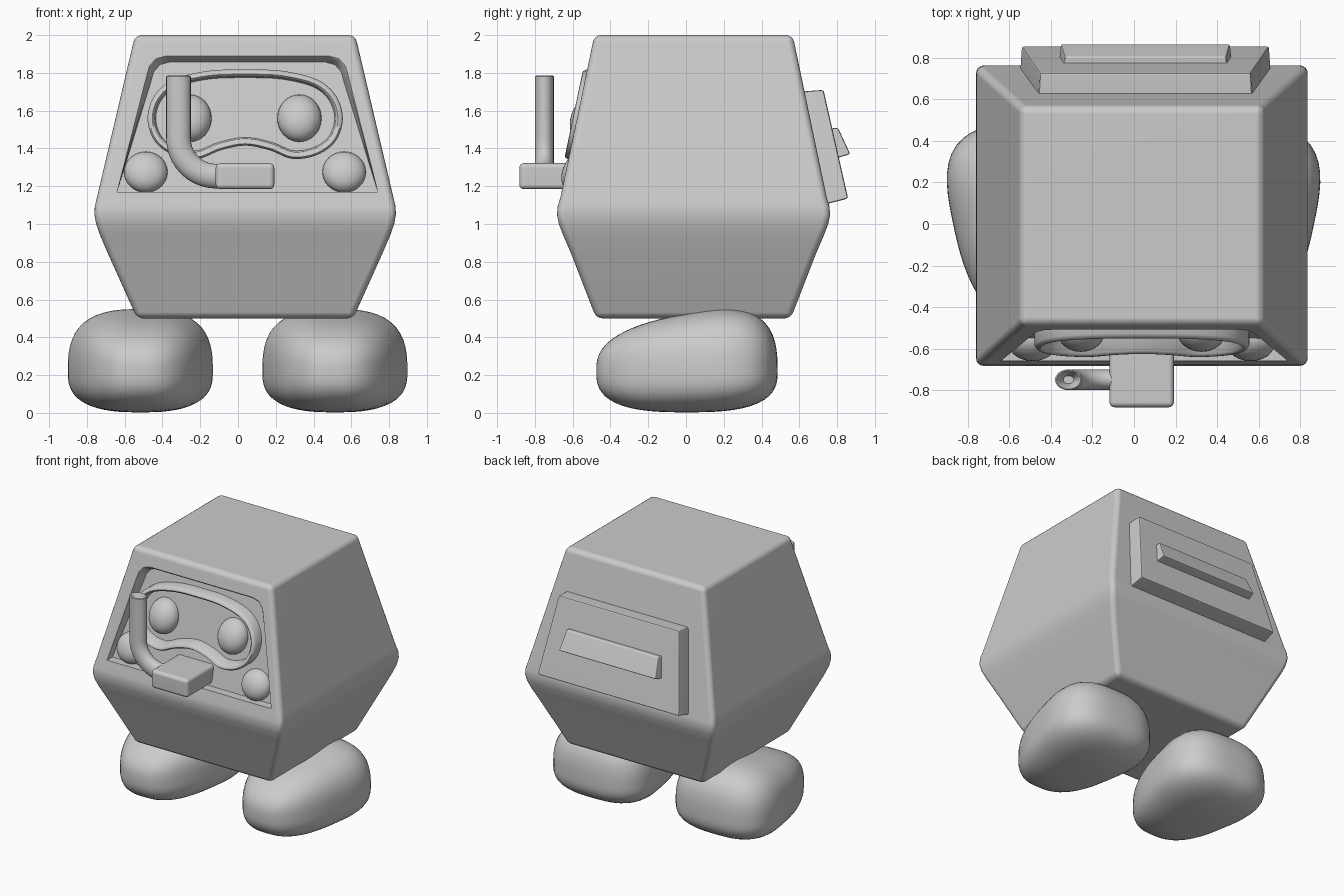
import bpy, bmesh, math
from mathutils import Vector

if "Cube" in bpy.data.objects:
    bpy.data.objects.remove(bpy.data.objects["Cube"])

grey = bpy.data.materials.new("plain grey")
grey.diffuse_color = (0.6, 0.6, 0.6, 1)
grey.use_nodes = True
grey.node_tree.nodes["Principled BSDF"].inputs["Base Color"].default_value = grey.diffuse_color

CX, CY = 0.038, 0.04            # body centre


def front_y(z):
    """Surface of the sloped front face of the body."""
    return CY - 0.705 + (z - 1.14) * 0.209


def back_y(z):
    return 2 * CY - front_y(z)


def finish(name, bm, bevel=0, segs=3, angle=35, cutter=None):
    """Turn a bmesh into a named, bevelled, smooth-shaded object."""
    bmesh.ops.recalc_face_normals(bm, faces=bm.faces)
    me = bpy.data.meshes.new(name)
    bm.to_mesh(me)
    bm.free()
    ob = bpy.data.objects.new(name, me)
    bpy.context.collection.objects.link(ob)
    me.materials.append(grey)
    if bevel:
        m = ob.modifiers.new("bevel", 'BEVEL')
        m.width, m.segments = bevel, segs
        m.limit_method, m.angle_limit = 'ANGLE', math.radians(40)
    if cutter:
        m = ob.modifiers.new("cut", 'BOOLEAN')
        m.object, m.operation, m.solver = cutter, 'DIFFERENCE', 'EXACT'
    bpy.ops.object.select_all(action='DESELECT')
    ob.select_set(True)
    bpy.context.view_layer.objects.active = ob
    bpy.ops.object.convert(target='MESH')
    bpy.ops.object.shade_smooth_by_angle(angle=math.radians(angle))
    if bevel:
        m = ob.modifiers.new("normals", 'WEIGHTED_NORMAL')
        m.keep_sharp = True
    return ob


def loft(loops, caps=True, closed=False):
    """Skin a list of equally long point loops."""
    bm = bmesh.new()
    rows = [[bm.verts.new(p) for p in lp] for lp in loops]
    n = len(rows[0])
    pairs = list(zip(rows, rows[1:])) + ([(rows[-1], rows[0])] if closed else [])
    for a, b in pairs:
        for i in range(n):
            j = (i + 1) % n
            bm.faces.new((a[i], a[j], b[j], b[i]))
    if caps and not closed:
        bm.faces.new(rows[0])
        bm.faces.new(rows[-1])
    return bm


def smooth_loop(pts, steps=6):
    """Closed Catmull-Rom curve through 2D points."""
    out, n = [], len(pts)
    for i in range(n):
        a, b, c, d = (Vector(pts[(i + k) % n]) for k in (-1, 0, 1, 2))
        for s in range(steps):
            t = s / steps
            out.append(0.5 * (2 * b + (c - a) * t + (2 * a - 5 * b + 4 * c - d) * t * t
                              + (3 * b - a - 3 * c + d) * t ** 3))
    return out


# face recess cutter: rounded trapezoid sunk parallel to the sloped front
half = [(0.69, 1.17), (0.535, 1.78), (0.52, 1.835), (0.485, 1.875), (0.43, 1.89)]
outline = half + [(-x, z) for x, z in reversed(half)]
loops = []
for depth, s in ((0.065, 0.955), (0.05, 0.965), (0.012, 0.985), (0.0, 1.0), (-0.1, 1.08)):
    lp = []
    for x, z in outline:
        zz = 1.17 + (z - 1.17) * s
        lp.append((0.05 + x * (s if z > 1.2 else 1), front_y(zz) + depth, zz))
    loops.append(lp)
cutter = finish("recess_cutter", loft(loops))
cutter.hide_render = True
cutter.hide_viewport = False

# body: stacked rectangles, widest at a rounded waist
rings = [(0.572, 0.515, 0.5), (0.725, 0.647, 0.84), (0.768, 0.690, 0.94), (0.789, 0.713, 1.0),
         (0.798, 0.723, 1.05), (0.796, 0.719, 1.095), (0.785, 0.705, 1.14), (0.583, 0.525, 2.0)]
bm = loft([[(CX + sx * hx, CY + sy * hy, z) for sx, sy in ((-1, -1), (1, -1), (1, 1), (-1, 1))]
           for hx, hy, z in rings])
finish("body", bm, 0.035, 4, cutter=cutter)
bpy.data.objects.remove(cutter)


# back panels: trapezoid slabs following the sloped back
def back_panel(name, z0, z1, w0, w1, inner, o0, o1, taper, bevel):
    base = [(-w0, z0), (w0, z0), (w1, z1), (-w1, z1)]
    a = [(0.055 + x, back_y(z) + inner, z) for x, z in base]
    b = [(0.055 + x * taper, back_y(z) + (o0 if z == z0 else o1),
          z + (0.035 if z == z0 else 0.01)) for x, z in base]
    finish(name, loft([a, b]), bevel, 2)


back_panel("back_plate", 1.10, 1.70, 0.605, 0.515, -0.03, 0.105, 0.10, 0.985, 0.012)
back_panel("back_bar", 1.335, 1.50, 0.42, 0.40, 0.05, 0.165, 0.135, 0.97, 0.01)

# feet: boxy eggs, taller and wider at the heel
for side, fx in (("left", -0.517), ("right", 0.513)):
    bm = bmesh.new()
    bmesh.ops.create_cube(bm, size=2)
    bmesh.ops.subdivide_edges(bm, edges=bm.edges, cuts=15, use_grid_fill=True)
    for v in bm.verts:
        d = Vector([math.tan(c * math.pi / 4) for c in v.co])
        d /= sum(abs(c) ** 2.8 for c in d) ** (1 / 2.8)
        h = 0.305 + 0.085 * d.y if d.z > 0 else 0.217
        v.co = (fx + d.x * (0.355 + 0.1 * d.y), 0.005 + 0.48 * d.y, 0.22 + d.z * h)
    finish(side + "_foot", bm, angle=60)

# eyes and cheeks: flattened balls on the face panel
balls = (("left_eye", -0.255, 1.56, 0.115, 0.125, 0.095),
         ("right_eye", 0.325, 1.56, 0.117, 0.125, 0.095),
         ("left_cheek", -0.488, 1.275, 0.115, 0.108, 0.08),
         ("right_cheek", 0.562, 1.275, 0.115, 0.108, 0.08))
for name, x, z, rx, rz, ry in balls:
    bm = bmesh.new()
    bmesh.ops.create_uvsphere(bm, u_segments=32, v_segments=16, radius=1)
    for v in bm.verts:
        p = v.co.copy()
        zz = z + p.z * rz
        v.co = (x + p.x * rx, front_y(zz) + 0.06 + p.y * ry, zz)
    finish(name, bm, angle=60)

# diving mask: raised rim following a goggle outline
half = [(0.2, 1.81), (0.38, 1.765), (0.48, 1.68), (0.517, 1.56), (0.48, 1.44),
        (0.38, 1.365), (0.25, 1.345), (0.13, 1.39)]
pts = smooth_loop([(0, 1.818)] + half + [(0, 1.415)] + [(-x, z) for x, z in reversed(half)])
loops = []
for off, depth in ((0, 0.08), (0, -0.005), (0.01, -0.02), (0.025, -0.022), (0.037, -0.01), (0.045, 0.08)):
    lp = []
    for i, p in enumerate(pts):
        t = pts[(i + 1) % len(pts)] - pts[i - 1]
        q = p + Vector((t.y, -t.x)).normalized() * off
        lp.append((CX + q.x, front_y(q.y) + depth, q.y))
    loops.append(lp)
finish("mask_rim", loft(loops, closed=True), angle=50)

# snorkel mouthpiece: rounded block coming out of the face
bm = bmesh.new()
bmesh.ops.create_cube(bm, size=1)
for v in bm.verts:
    v.co = (0.037 + v.co.x * 0.31, -0.71 + v.co.y * 0.345, 1.253 + v.co.z * 0.138)
finish("mouthpiece", bm, 0.025, 4)

# snorkel tube: hollow-topped oval pipe bending into the mouthpiece
TX, TZ, R = -0.315, 1.253, 0.2
path = [(TX, 1.70, 0, 0.025), (TX, 1.775, 0, 0.05), (TX, 1.785, 0, 0.058), (TX, 1.78, 0, 0.065)]
for k in range(11):
    a = math.pi / 2 * k / 10
    path.append((TX + R - R * math.cos(a), TZ + R - R * math.sin(a), a, 0.065))
path += [(-0.1, TZ, math.pi / 2, 0.065), (0.0, TZ, math.pi / 2, 0.06)]
loops = []
for x, z, a, r in path:
    lp = []
    for k in range(24):
        u = 2 * math.pi * k / 24
        c, s = r * math.cos(u), r * 0.77 * math.sin(u)
        lp.append((x + c * math.cos(a), -0.75 + s, z + c * math.sin(a)))
    loops.append(lp)
finish("snorkel_tube", loft(loops), angle=45)
